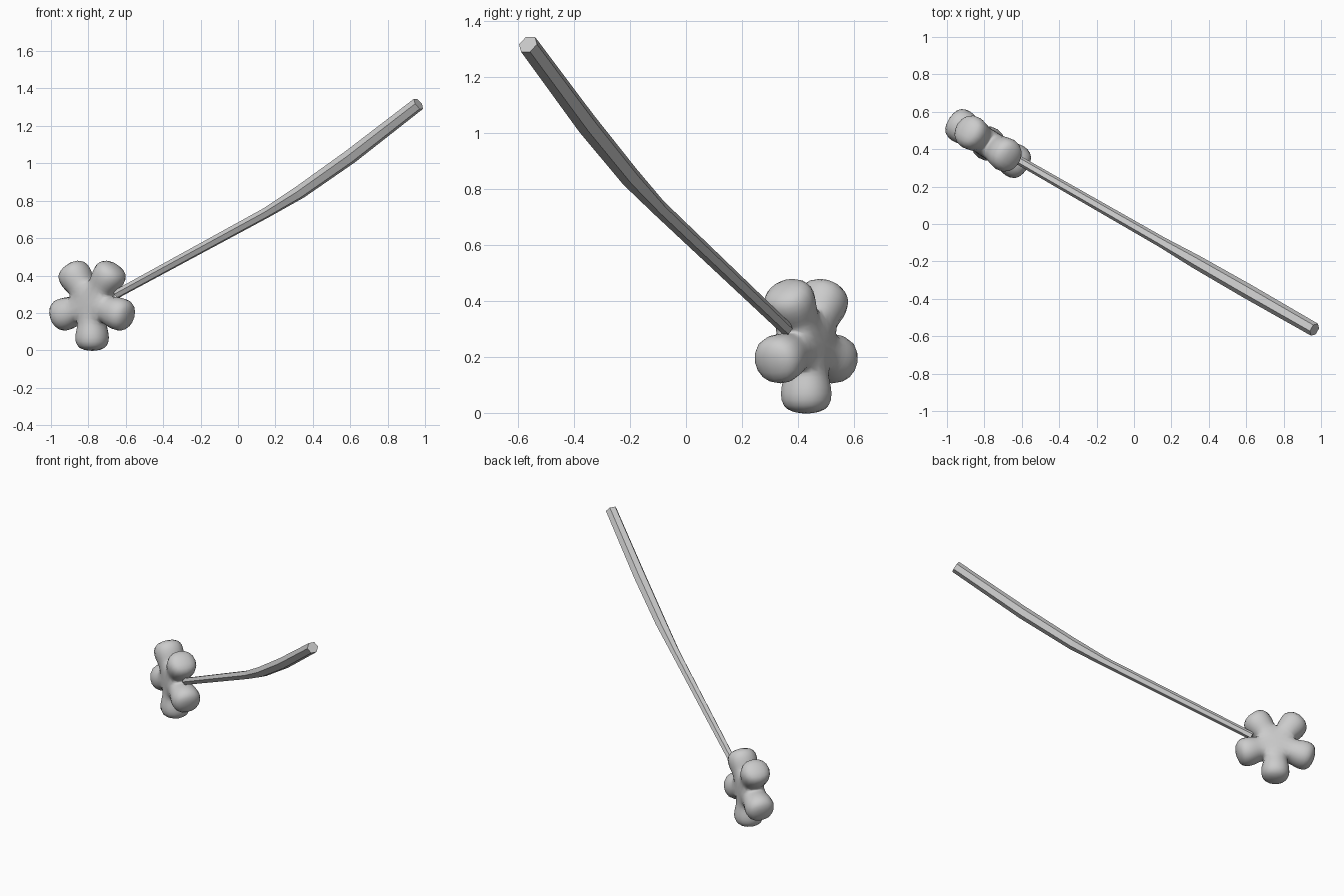
import bpy, bmesh, math
from mathutils import Vector, Matrix

if "Cube" in bpy.data.objects:
    bpy.data.objects.remove(bpy.data.objects["Cube"])


def make_object(name, bm):
    bmesh.ops.recalc_face_normals(bm, faces=bm.faces)
    me = bpy.data.meshes.new(name)
    bm.to_mesh(me)
    bm.free()
    ob = bpy.data.objects.new(name, me)
    bpy.context.collection.objects.link(ob)
    return ob


# Flower head: five-sided core with bulbous petals extruded from each side
bm = bmesh.new()
core_radius, core_half = 0.115, 0.075
rings = []
for y in (-core_half, core_half):
    rings.append([bm.verts.new((core_radius * math.cos(a), y, core_radius * math.sin(a)))
                  for a in (math.radians(90 + 72 * i) for i in range(5))])
bm.faces.new(rings[0])
bm.faces.new(rings[1])
# petal sections: distance from centre, half width, half thickness
sections = [(0.15, 0.098, 0.102), (0.262, 0.098, 0.102)]
for i in range(5):
    j = (i + 1) % 5
    ang = math.radians(126 + 72 * i)
    out = Vector((math.cos(ang), 0, math.sin(ang)))
    side = Vector((-math.sin(ang), 0, math.cos(ang)))
    prev = [rings[0][i], rings[0][j], rings[1][j], rings[1][i]]
    for r, w, t in sections:
        cur = [bm.verts.new(out * r + side * w * sx + Vector((0, t * sy, 0)))
               for sx, sy in ((-1, -1), (1, -1), (1, 1), (-1, 1))]
        for k in range(4):
            m = (k + 1) % 4
            bm.faces.new((prev[k], prev[m], cur[m], cur[k]))
        prev = cur
    bm.faces.new(prev)
flower = make_object("flower_head", bm)
for p in flower.data.polygons:
    p.use_smooth = True
flower.location = (-0.78, 0.43, 0.25)
flower.rotation_euler = (0, 0, math.radians(-33))
sub = flower.modifiers.new("rounding", 'SUBSURF')
sub.levels = sub.render_levels = 2

# Handle: hexagonal rod, gently bent, thicker towards the grip
path = [(-0.65, 0.30, 0.024), (0.15, 0.735, 0.029), (0.33, 0.845, 0.037),
        (0.60, 1.035, 0.040), (0.965, 1.318, 0.037)]
pts = [Vector((x, -0.565 - 0.573 * (x - 0.965), z)) for x, z, r in path]
bm = bmesh.new()
hexes = []
for i, p in enumerate(pts):
    d = (pts[min(i + 1, len(pts) - 1)] - pts[max(i - 1, 0)]).normalized()
    s = d.cross(Vector((0, 0, 1))).normalized()
    u = s.cross(d)
    r = path[i][2]
    hexes.append([bm.verts.new(p + r * (s * math.cos(a) + u * math.sin(a)))
                  for a in (math.radians(60 * k) for k in range(6))])
for a, b in zip(hexes, hexes[1:]):
    for k in range(6):
        m = (k + 1) % 6
        bm.faces.new((a[k], a[m], b[m], b[k]))
bm.faces.new(hexes[0])
bm.faces.new(hexes[-1])
make_object("handle", bm)
